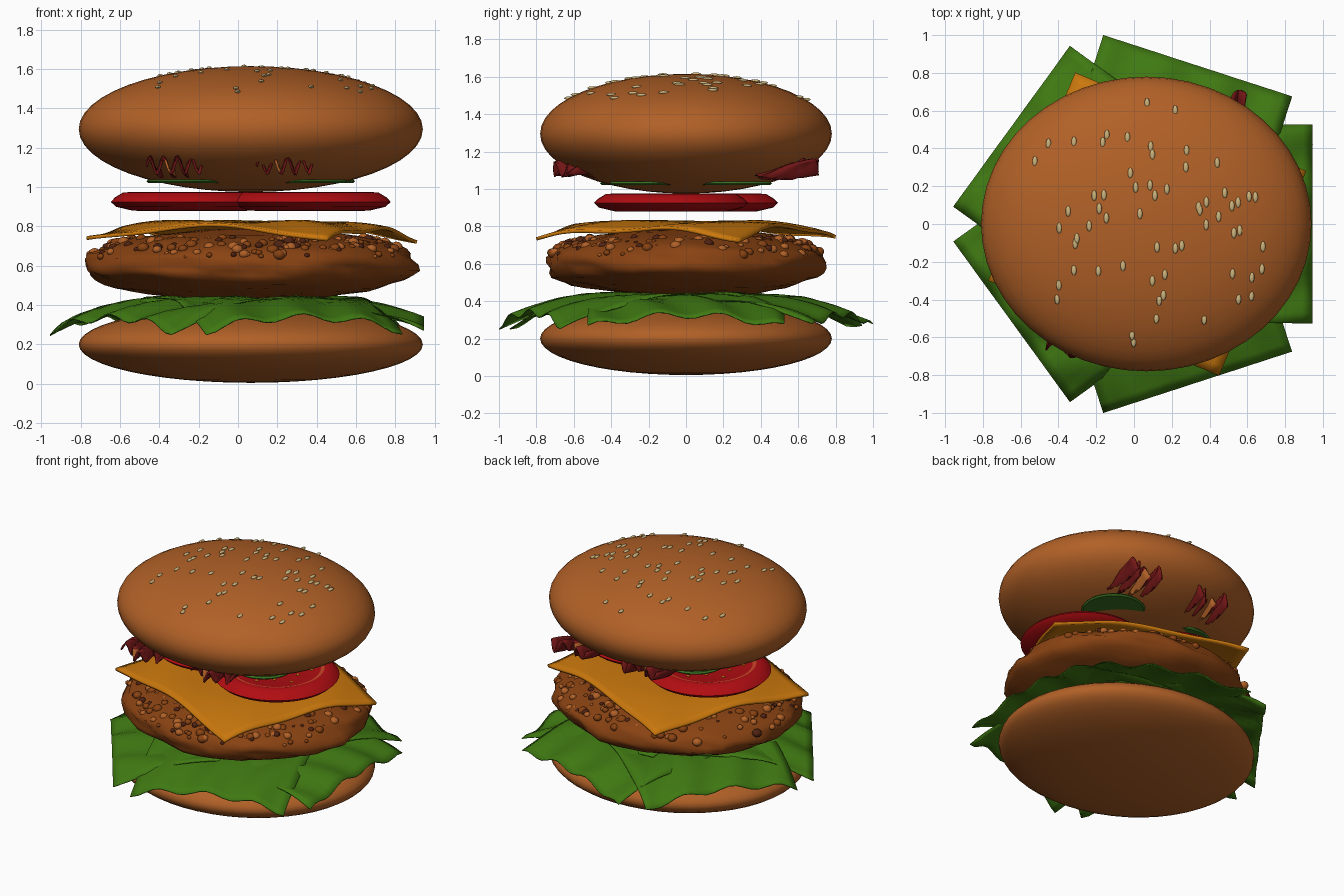
import bpy, bmesh, random
from math import sin, cos, pi, radians, hypot, sqrt
from mathutils import Matrix, Vector, noise

random.seed(4)
cube = bpy.data.objects.get("Cube")
if cube:
    bpy.data.objects.remove(cube, do_unlink=True)

CENTRE = 0.065            # x of the stack's axis
RX, RY = 0.875, 0.78      # half sizes of the oval layers


def material(name, *rgb):
    mat = bpy.data.materials.new(name)
    mat.use_nodes = True
    colour = (*rgb, 1)
    mat.diffuse_color = colour
    for node in mat.node_tree.nodes:
        if node.type == 'BSDF_PRINCIPLED':
            node.inputs["Base Color"].default_value = colour
    return mat


bread = material("toasted bread", 0.44, 0.118, 0.02)
leaf = material("leaf green", 0.05, 0.19, 0.006)
cheddar = material("cheese orange", 0.6, 0.19, 0.004)
red = material("tomato red", 0.44, 0.004, 0.006)
flesh = material("tomato flesh", 0.6, 0.06, 0.02)
meat = material("patty brown", 0.25, 0.055, 0.006)
char = material("charred brown", 0.08, 0.016, 0.006)
cured = material("bacon red", 0.17, 0.008, 0.008)
sesame = material("sesame cream", 0.6, 0.45, 0.2)
brine = material("pickle green", 0.04, 0.16, 0.015)


def finish(name, bm, mats, angle=40):
    mesh = bpy.data.meshes.new(name)
    bm.to_mesh(mesh)
    bm.free()
    for mat in mats:
        mesh.materials.append(mat)
    obj = bpy.data.objects.new(name, mesh)
    bpy.context.collection.objects.link(obj)
    bpy.ops.object.select_all(action='DESELECT')
    obj.select_set(True)
    bpy.context.view_layer.objects.active = obj
    bpy.ops.object.shade_smooth_by_angle(angle=radians(angle))
    return obj


def oval(name, z, height, mat):
    bm = bmesh.new()
    bmesh.ops.create_uvsphere(bm, u_segments=48, v_segments=24, radius=1)
    bm.transform(Matrix.Translation((CENTRE, 0, z)) @ Matrix.Diagonal((RX, RY, height, 1)))
    return finish(name, bm, [mat])


def sheet(name, shape, steps, mats, thickness, rule=None):
    """Grid over u, v in 0..1, bent by shape(u, v) and thickened."""
    bm = bmesh.new()
    bmesh.ops.create_grid(bm, x_segments=steps, y_segments=steps, size=0.5)
    for face in bm.faces:
        if rule:
            face.material_index = rule(face.calc_center_median())
    for v in bm.verts:
        v.co = shape(v.co.x + 0.5, v.co.y + 0.5)
    obj = finish(name, bm, mats)
    mod = obj.modifiers.new("thickness", 'SOLIDIFY')
    mod.thickness = thickness
    mod.offset = 0
    return obj


def blob(bm, place, size, index=0, detail=2):
    made = bmesh.ops.create_icosphere(
        bm, subdivisions=detail, radius=1,
        matrix=Matrix.Translation(place) @ Matrix.Diagonal((*size, 1)))
    for face in {f for v in made["verts"] for f in v.link_faces}:
        face.material_index = index


def lathe(name, profile, mats, place, rule=None):
    bm = bmesh.new()
    verts = [bm.verts.new((r, 0, z)) for r, z in profile]
    edges = [bm.edges.new(pair) for pair in zip(verts, verts[1:])]
    bmesh.ops.spin(bm, geom=verts + edges, cent=(0, 0, 0), axis=(0, 0, 1),
                   angle=2 * pi, steps=40)
    bmesh.ops.remove_doubles(bm, verts=bm.verts, dist=1e-4)
    bmesh.ops.recalc_face_normals(bm, faces=bm.faces)
    for face in bm.faces:
        if rule:
            face.material_index = rule(face.calc_center_median())
    bm.transform(Matrix.Translation(place))
    return finish(name, bm, mats)


# Buns
oval("bottom_bun", 0.2, 0.195, bread)
oval("top_bun", 1.295, 0.32, bread)

# Sesame seeds scattered on the crown
bm = bmesh.new()
for i in range(62):
    a, r = random.uniform(0, 2 * pi), 0.82 * sqrt(random.random())
    x, y = r * cos(a), r * sin(a)
    z = 1.295 + 0.32 * sqrt(1 - r * r)
    blob(bm, (CENTRE + x * RX, y * RY, z), (0.014, 0.029, 0.009))
finish("sesame_seeds", bm, [sesame])

# Lettuce: five square leaves fanned around the axis, drooping outwards
for i in range(5):
    turn = Matrix.Rotation(i * 2 * pi / 5, 3, 'Z')

    def leaf_shape(u, v, turn=turn, i=i):
        x, y = -0.17 + 1.05 * u, 1.05 * (v - 0.5)
        r = hypot(x, y)
        droop = 0.165 * (max(0, r - 0.4) / 0.62) ** 2
        ripple = 0.022 * min(1, r) * sin(19 * y + 2 * sin(5 * x + i))
        p = turn @ Vector((x, y, 0.425 - droop + ripple + 0.003 * i))
        return p + Vector((CENTRE, 0, 0))

    sheet(f"lettuce_leaf_{i + 1}", leaf_shape, 20, [leaf], 0.006)

# Patty: a lumpy, slightly squared oval
patty = oval("patty", 0, 1, meat)
for v in patty.data.vertices:
    x, y, z = (v.co.x - CENTRE) / RX, v.co.y / RY, v.co.z
    level = max(0, 1 - min(1, hypot(x, y)) ** 2.2) ** 0.45
    lump = 0.96 + 0.06 * noise.noise(Vector((x, y, z)) * 4)
    v.co = (CENTRE + x * RX * lump, y * RY * lump,
            0.605 + (0.19 if z > 0 else -0.185) * level * lump)

# Crumbs clinging to the patty's upper side
bm = bmesh.new()
for i in range(230):
    a, r = random.uniform(0, 2 * pi), random.uniform(0.7, 0.985)
    size = random.uniform(0.011, 0.033)
    z = 0.6 + 0.185 * (1 - r ** 2.2) ** 0.45
    blob(bm, (CENTRE + r * 0.955 * RX * cos(a), r * 0.955 * RY * sin(a), z),
         (size, size, size * 0.85), random.choice((0, 0, 1, 1, 2)))
finish("patty_crumbs", bm, [bread, meat, char])

# Cheese slice with hanging corners
corners = [Vector(c) for c in ((-0.77, -0.3), (0.45, -0.8), (-0.31, 0.8), (0.91, 0.28))]


def cheese_shape(u, v):
    a, b, c, d = corners
    p = a.lerp(b, u).lerp(c.lerp(d, u), v)
    r = hypot(p.x - CENTRE, p.y)
    droop = 0.085 * (max(0, r - 0.4) / 0.48) ** 1.6
    ripple = 0.012 * min(1, r * 1.4) * sin(11 * p.x + 6 * p.y)
    return Vector((p.x, p.y, 0.818 - droop + ripple))


sheet("cheese_slice", cheese_shape, 24, [cheddar], 0.018)

# Tomato slices: red skin, a pale ring and a red heart with pips
tomato = [(0, 0.878), (0.3, 0.88), (0.385, 0.9), (0.412, 0.925), (0.39, 0.948),
          (0.35, 0.972), (0.315, 0.975), (0.29, 0.968), (0, 0.965)]


def tomato_rule(c):
    return int(c.z > 0.965 and 0.285 < hypot(c.x, c.y) < 0.316)


for side, name in ((1, "left"), (-1, "right")):
    cx, cy = CENTRE + side * 0.3, -side * 0.08
    lathe(f"{name}_tomato_slice", tomato, [red, flesh], (cx, cy, 0), tomato_rule)
    bm = bmesh.new()
    for i in range(12):
        a, r = i * pi / 6, 0.17 + 0.06 * (i % 2)
        blob(bm, (cx + r * cos(a), cy + r * sin(a), 0.967), (0.012, 0.012, 0.005))
    finish(f"{name}_tomato_pips", bm, [cheddar])

# Pickle slices tucked under the crown
pickle = [(0, 1.02), (0.2, 1.02), (0.21, 1.03), (0.2, 1.04), (0, 1.04)]
for i, (x, y) in enumerate(((-0.32, -0.25), (0.28, -0.2))):
    for side in (1, -1):
        lathe(f"pickle_slice_{2 * i + (side < 0) + 1}", pickle, [brine],
              (CENTRE + side * x, side * y, 0))

# Bacon: two corrugated strips whose ends stick out under the crown
for side, name in ((1, "left"), (-1, "right")):
    def bacon_shape(u, v, side=side):
        x = CENTRE + side * 0.28 + 0.23 * (v - 0.5) + 0.27 * (u - 0.5)
        y = 1.34 * (v - 0.5) + 0.04 * sin(9 * u)
        z = 1.105 + 0.04 * sin(24 * u + 3 * sin(8 * v)) + 0.015 * sin(20 * v)
        return Vector((x, y, z))

    sheet(f"{name}_bacon_strip", bacon_shape, 28, [cured, bread], 0.012,
          lambda c: int(abs(c.x + 0.1) < 0.03))
